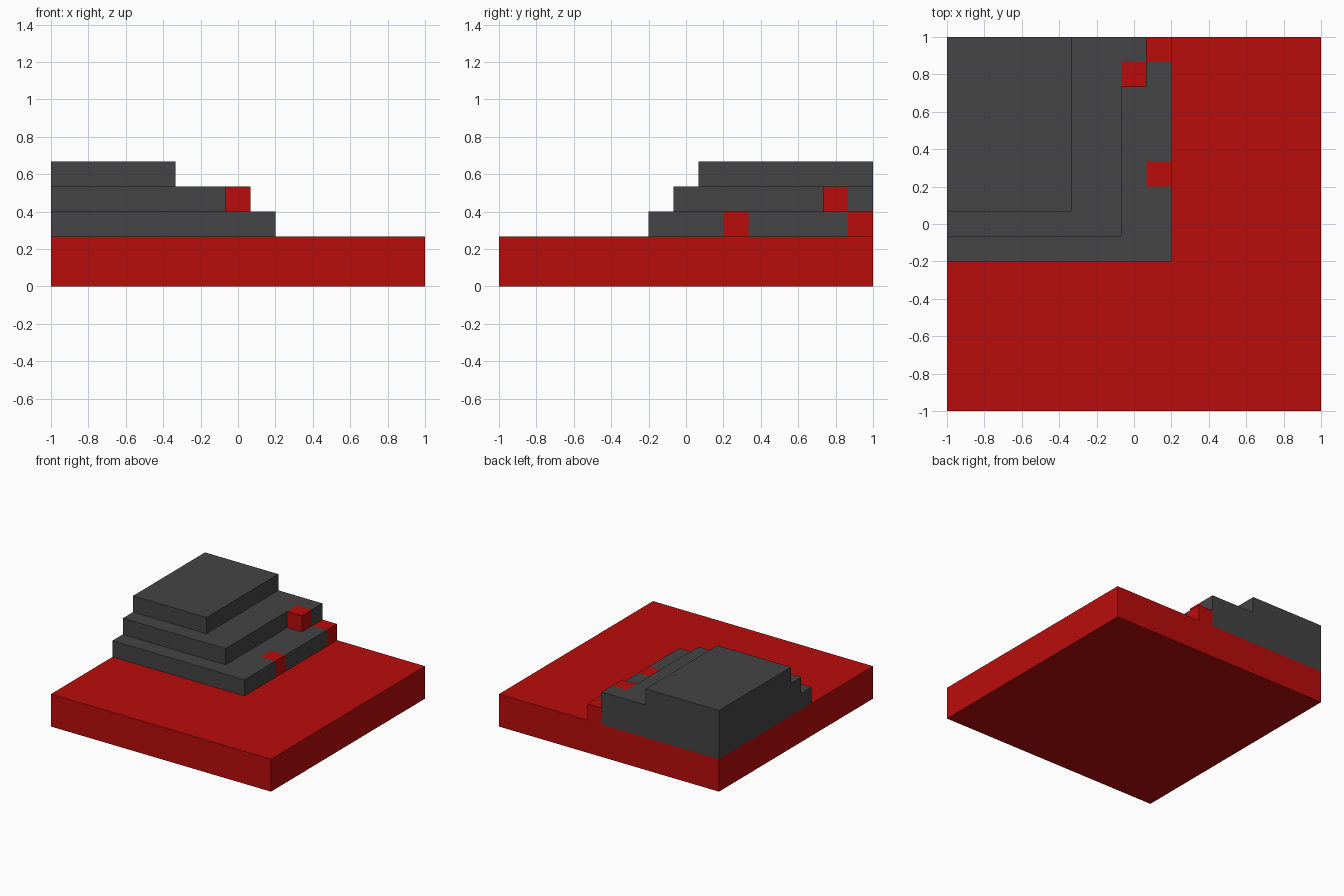
import bpy
import bmesh

if "Cube" in bpy.data.objects:
    bpy.data.objects.remove(bpy.data.objects["Cube"], do_unlink=True)

CELL = 2 / 15  # the model sits on a 15 x 15 block grid


def material(name, colour):
    mat = bpy.data.materials.new(name)
    mat.use_nodes = True
    mat.diffuse_color = colour
    mat.node_tree.nodes["Principled BSDF"].inputs["Base Color"].default_value = colour
    return mat


red = material("red", (0.491, 0.0037, 0.0037, 1))
grey = material("dark grey", (0.058, 0.058, 0.058, 1))


def slab(name, outline, z0, z1, mat):
    """Extrude a counter-clockwise outline, given in grid cells, from z0 to z1."""
    bm = bmesh.new()
    verts = [bm.verts.new((x * CELL - 1, y * CELL - 1, z0 * CELL)) for x, y in outline]
    face = bm.faces.new(verts)
    top = bmesh.ops.extrude_face_region(bm, geom=[face])["geom"]
    bmesh.ops.translate(bm, vec=(0, 0, (z1 - z0) * CELL),
                        verts=[g for g in top if isinstance(g, bmesh.types.BMVert)])
    bmesh.ops.recalc_face_normals(bm, faces=bm.faces)
    mesh = bpy.data.meshes.new(name)
    bm.to_mesh(mesh)
    bm.free()
    mesh.materials.append(mat)
    obj = bpy.data.objects.new(name, mesh)
    bpy.context.collection.objects.link(obj)
    return obj


def rect(x0, y0, x1, y1):
    return [(x0, y0), (x1, y0), (x1, y1), (x0, y1)]


# Ground plate
slab("base_plate", rect(0, 0, 15, 15), 0, 2, red)

# Lower step, notched for two red blocks
slab("lower_step", [(0, 6), (9, 6), (9, 9), (8, 9), (8, 10), (9, 10),
                    (9, 14), (8, 14), (8, 15), (0, 15)], 2, 3, grey)

# Middle step, with a one-block tab at the back
slab("middle_step", [(0, 7), (7, 7), (7, 14), (8, 14), (8, 15), (0, 15)], 3, 4, grey)

# Top step
slab("top_step", rect(0, 8, 5, 15), 4, 5, grey)

# Red blocks set into the steps
for name, x, y, z in (("lower_front_block", 8, 9, 2),
                      ("lower_back_block", 8, 14, 2),
                      ("middle_block", 7, 13, 3)):
    slab(name, rect(x, y, x + 1, y + 1), z, z + 1, red)
